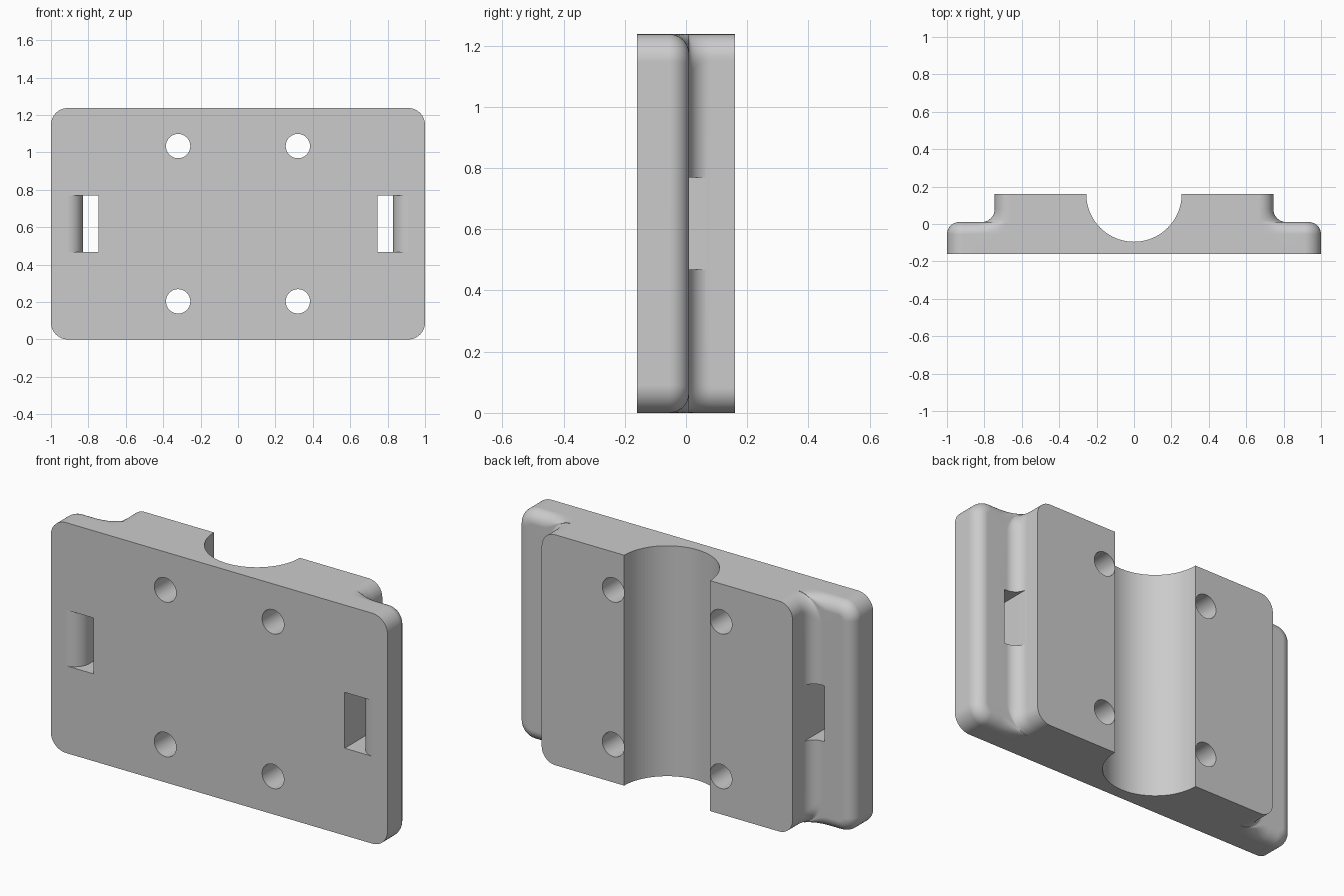
import bpy, bmesh
from math import sin, cos, pi, radians

default = bpy.data.objects.get("Cube")
if default:
    bpy.data.objects.remove(default, do_unlink=True)

HEIGHT, FRONT, SHELF, BACK = 1.237, -0.16, 0.01, 0.16
MID = HEIGHT / 2
BLOCK_X, BLOCK_R, FLARE = 0.745, 0.08, 0.07
RIM, CORNER, STEPS = 0.065, 0.09, 12

grey = bpy.data.materials.new("light grey")
grey.use_nodes = True
grey.diffuse_color = (0.6, 0.6, 0.6, 1)
grey.node_tree.nodes["Principled BSDF"].inputs["Base Color"].default_value = grey.diffuse_color


def mirrored(quarter):
    """Full outline from the upper right quarter, listed from top to side."""
    right = quarter + [(x, -z) for x, z in reversed(quarter)]
    return [(x, MID + z) for x, z in right + [(-x, z) for x, z in reversed(right)]]


def plate_outline(inset):
    """Plate whose wings sink by the inset, easing up to the block."""
    quarter = []
    for i in range(STEPS + 1):
        t = i / STEPS
        quarter.append((0.685 + 0.16 * t, MID - inset * t * t * (3 - 2 * t)))
    for i in range(STEPS + 1):
        a = i / STEPS * pi / 2
        r = CORNER - inset
        quarter.append((1 - CORNER + r * sin(a), MID - CORNER + r * cos(a)))
    return mirrored(quarter)


def block_outline(flare):
    """Rounded block, widened sideways by the flare."""
    r = BLOCK_R + flare
    quarter = []
    for i in range(STEPS + 1):
        a = i / STEPS * pi / 2
        quarter.append((BLOCK_X - BLOCK_R + r * sin(a), MID - r + r * cos(a)))
    for i in range(STEPS + 1):
        quarter.append((BLOCK_X + flare, MID - r - 0.01 * (i + 1)))
    return mirrored(quarter)


def finish(name, bm):
    bmesh.ops.recalc_face_normals(bm, faces=bm.faces)
    mesh = bpy.data.meshes.new(name)
    bm.to_mesh(mesh)
    bm.free()
    mesh.materials.append(grey)
    obj = bpy.data.objects.new(name, mesh)
    bpy.context.collection.objects.link(obj)
    return obj


def cylinder(name, x, y, z, radius, length, tilt, sides):
    bpy.ops.mesh.primitive_cylinder_add(vertices=sides, radius=radius, depth=length,
                                        location=(x, y, z), rotation=(tilt, 0, 0))
    obj = bpy.context.object
    obj.name = name
    obj.data.materials.append(grey)
    return obj


def cut(target, tool):
    tool.hide_render = True
    mod = target.modifiers.new("cut", "BOOLEAN")
    mod.object, mod.operation, mod.solver = tool, "DIFFERENCE", "EXACT"
    bpy.context.view_layer.objects.active = target
    bpy.ops.object.modifier_apply(modifier=mod.name)
    bpy.data.objects.remove(tool, do_unlink=True)


# Plate with a rounded rear rim, flowing into the flared block
angles = [i / STEPS * pi / 2 for i in range(STEPS + 1)]
levels = [(FRONT, plate_outline(0))]
levels += [(SHELF - RIM * (1 - sin(a)), plate_outline(RIM * (1 - cos(a)))) for a in angles]
levels += [(SHELF + FLARE * (1 - cos(a)), block_outline(FLARE * (1 - sin(a)))) for a in angles]
levels.append((BACK, block_outline(0)))

bm = bmesh.new()
rings = [[bm.verts.new((x, y, z)) for x, z in outline] for y, outline in levels]
for low, high in zip(rings, rings[1:]):
    for i in range(len(low)):
        j = (i + 1) % len(low)
        bm.faces.new((low[i], low[j], high[j], high[i]))
bm.faces.new(rings[0])
bm.faces.new(rings[-1])
plate = finish("mounting_plate", bm)

# Half-round channel down the back
cut(plate, cylinder("channel_cutter", 0, BACK, MID, 0.255, 2, 0, 96))

# Four bolt holes
for x in (-0.32, 0.32):
    for z in (-0.415, 0.415):
        cut(plate, cylinder("hole_cutter", x, 0, MID + z, 0.065, 1, pi / 2, 48))

# Strap slots with a rounded outer lip at the front
LIP, SLOT_IN, SLOT_OUT, SLOT_HALF = 0.085, BLOCK_X + 0.001, 0.83, 0.15
for side in (-1, 1):
    bm = bmesh.new()
    profile = [(SLOT_IN, 0.09), (SLOT_IN, -0.2), (SLOT_OUT + LIP, -0.2)]
    profile += [(SLOT_OUT + LIP * (1 - sin(a)), FRONT + LIP * (1 - cos(a))) for a in angles]
    profile.append((SLOT_OUT, 0.09))
    face = bm.faces.new([bm.verts.new((side * x, y, MID - SLOT_HALF)) for x, y in profile])
    top = bmesh.ops.extrude_face_region(bm, geom=[face])["geom"]
    bmesh.ops.translate(bm, vec=(0, 0, 2 * SLOT_HALF),
                        verts=[v for v in top if isinstance(v, bmesh.types.BMVert)])
    cut(plate, finish("slot_cutter", bm))

# Smooth curves, crisp flats
bpy.ops.object.select_all(action="DESELECT")
plate.select_set(True)
bpy.context.view_layer.objects.active = plate
bpy.ops.object.shade_smooth_by_angle(angle=radians(30))
weighted = plate.modifiers.new("flat_faces", "WEIGHTED_NORMAL")
weighted.keep_sharp = True
